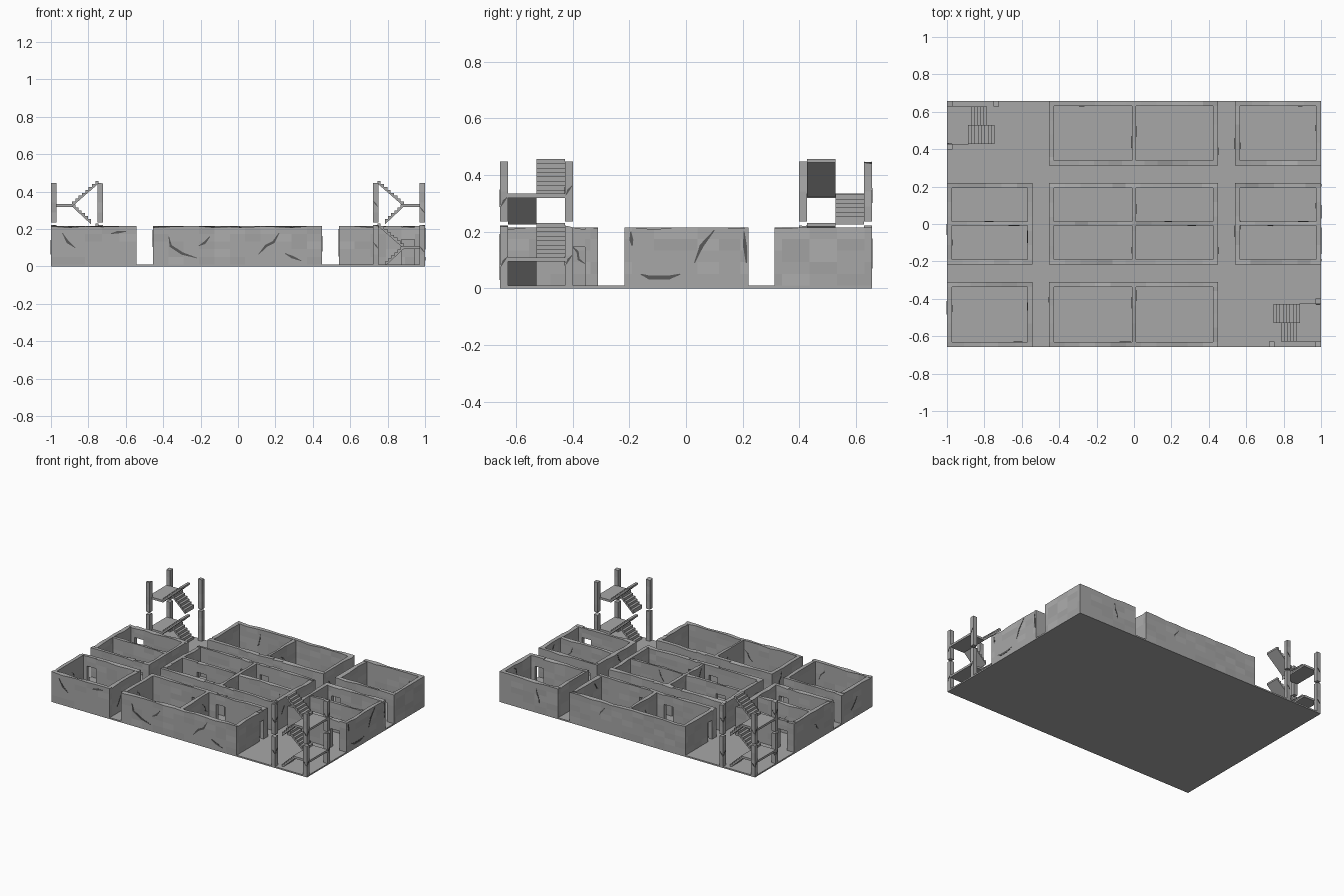
import bpy, bmesh, math, random
from mathutils import Vector

if "Cube" in bpy.data.objects:
    bpy.data.objects.remove(bpy.data.objects["Cube"])
random.seed(4)

def mat(name, v):
    m = bpy.data.materials.new(name)
    m.diffuse_color = (v, v, v, 1)
    m.use_nodes = True
    m.node_tree.nodes["Principled BSDF"].inputs["Base Color"].default_value = m.diffuse_color
    return m

MATS = [mat("concrete", 0.39), mat("light_concrete", 0.42),
        mat("worn_concrete", 0.365), mat("crack_dark", 0.10)]
H, FLOOR = 0.215, 0.01
DOOR_TOP = 0.145

def finish(bm, name, mats=MATS):
    bmesh.ops.recalc_face_normals(bm, faces=bm.faces)
    me = bpy.data.meshes.new(name)
    bm.to_mesh(me)
    bm.free()
    for m in mats:
        me.materials.append(m)
    ob = bpy.data.objects.new(name, me)
    bpy.context.collection.objects.link(ob)
    return ob

def grid_box(bm, lo, hi, cell=(9, 9, 9), patch=False):
    """Box with gridded sides; patch gives random tone per cell, ragged top."""
    n = [max(1, round((hi[i] - lo[i]) / cell[i])) for i in range(3)]
    cache = {}
    def vert(idx):
        if idx not in cache:
            co = [lo[i] + (hi[i] - lo[i]) * idx[i] / n[i] for i in range(3)]
            if patch and idx[2] == n[2] and hi[2] > 0.2:
                co[2] -= random.choice((0, 0, 0, 0.003, 0.007))
            cache[idx] = bm.verts.new(co)
        return cache[idx]
    for ax in range(3):
        u, v = (ax + 1) % 3, (ax + 2) % 3
        for side in (0, n[ax]):
            for i in range(n[u]):
                for j in range(n[v]):
                    q = []
                    for a, b in ((0, 0), (1, 0), (1, 1), (0, 1)):
                        idx = [0, 0, 0]
                        idx[ax], idx[u], idx[v] = side, i + a, j + b
                        q.append(vert(tuple(idx)))
                    f = bm.faces.new(q)
                    if patch and ax != 2:
                        f.material_index = random.choice((0, 0, 0, 1, 2))

def crack(bm, pts, ax, plane, width=0.011):
    """Tapered dark crack plate on the plane (axis ax) along (u, z) points."""
    u = 1 - ax
    n = len(pts) - 1
    up, dn = [], []
    for i, (a, z) in enumerate(pts):
        p, q = pts[max(0, i - 1)], pts[min(n, i + 1)]
        d = Vector((q[0] - p[0], q[1] - p[1])).normalized()
        w = width * (0.12 if i in (0, n) else 0.5)
        up.append((a - d.y * w, z + d.x * w))
        dn.append((a + d.y * w, z - d.x * w))
    layers = []
    for off in (-0.0015, 0.0015):
        row = []
        for a, z in up + dn[::-1]:
            co = [0, 0, z]
            co[ax], co[u] = plane + off, a
            row.append(bm.verts.new(co))
        layers.append(row)
    k = 2 * n + 2
    faces = []
    for row in layers:
        for i in range(n):
            faces.append([row[i], row[i + 1], row[k - 2 - i], row[k - 1 - i]])
    for i in range(k):
        j = (i + 1) % k
        faces.append([layers[0][i], layers[0][j], layers[1][j], layers[1][i]])
    for f in faces:
        bm.faces.new(f).material_index = 3

def random_crack(bm, a0, a1, ax, plane):
    a, z = random.uniform(a0 + 0.03, a1 - 0.07), random.uniform(0.12, 0.2)
    s = random.choice((-1, 1)) * 0.015
    pts = [(a, z)]
    for _ in range(3):
        a = min(a1 - 0.01, max(a0 + 0.01, a + s * random.uniform(0.2, 1.8)))
        z = max(0.03, z - random.uniform(0.01, 0.04))
        pts.append((a, z))
    crack(bm, pts, ax, plane, 0.008)

def wall(bm, x0, x1, y0, y1, doors=(), width=0.07, sides=(0, 1)):
    along = 0 if x1 - x0 > y1 - y0 else 1
    lo, hi = (x0, y0), (x1, y1)
    def piece(a, b, z):
        l, h = [x0, y0, z], [x1, y1, H]
        l[along], h[along] = a, b
        cell = [9, 9, 0.045]
        cell[along] = 0.085
        grid_box(bm, l, h, cell, True)
    cur = lo[along]
    for d in sorted(doors):
        piece(cur, d - width / 2, FLOOR)
        piece(d - width / 2, d + width / 2, DOOR_TOP)
        cur = d + width / 2
    piece(cur, hi[along], FLOOR)
    if not doors:
        for s in sides:
            random_crack(bm, lo[along], hi[along], 1 - along, (lo, hi)[s][1 - along])

def block(name, x0, x1, y0, y1, px=(), py=(), n=(), s=(), e=(), w=(), mid=()):
    """Room block: outer walls plus partitions, with door positions per wall."""
    bm = bmesh.new()
    t, h = 0.027, 0.011
    rim = lambda edge, inner: (inner,) if edge else (0, 1)
    wall(bm, x0, x1, y0, y0 + t, s, sides=rim(y0 < -0.6, 1))
    wall(bm, x0, x1, y1 - t, y1, n)
    wall(bm, x0, x0 + t, y0 + t, y1 - t, w, 0.045)
    wall(bm, x1 - t, x1, y0 + t, y1 - t, e, 0.045, sides=rim(x1 > 0.9, 0))
    for p in px:
        wall(bm, p - h, p + h, y0 + t, y1 - t)
    xs = [x0 + t - h, *px, x1 - t + h]
    for p in py:
        for a, b in zip(xs, xs[1:]):
            wall(bm, a + h, b - h, p - h, p + h, [d for d in mid if a < d < b])
    return finish(bm, name)

# floor slab
bm = bmesh.new()
grid_box(bm, (-1, -0.657, 0), (1, 0.657, FLOOR))
finish(bm, "floor_slab")

# room blocks
Y = ((-0.657, -0.31), (-0.217, 0.22), (0.312, 0.657))
A, B, C = (-1, -0.543), (-0.455, 0.45), (0.54, 1)
block("front_left_room", *A, *Y[0], n=(-0.91,))
block("front_center_rooms", *B, *Y[0], px=(0,), n=(-0.09, 0.10), e=(-0.38,))
block("left_rooms", *A, *Y[1], py=(0.003,), s=(-0.63,), n=(-0.91,))
block("center_rooms", *B, *Y[1], px=(0,), py=(0.003,), mid=(-0.28,),
      n=(-0.08, 0.07), s=(-0.08, 0.08), w=(-0.14,))
block("right_rooms", *C, *Y[1], py=(0.003,), s=(0.91,), n=(0.63,))
block("back_center_rooms", *B, *Y[2], px=(0,), s=(-0.10, 0.09), w=(0.38,))
block("back_right_room", *C, *Y[2], s=(0.91,))

# large cracks on the front and right faces
bm = bmesh.new()
for pts in (((-0.94, 0.18), (-0.91, 0.13), (-0.87, 0.10)),
            ((-0.68, 0.175), (-0.64, 0.184), (-0.60, 0.187)),
            ((-0.37, 0.16), (-0.36, 0.11), (-0.30, 0.07), (-0.22, 0.045)),
            ((-0.21, 0.11), (-0.18, 0.125), (-0.15, 0.16)),
            ((0.11, 0.065), (0.15, 0.11), (0.19, 0.13), (0.22, 0.18)),
            ((0.25, 0.07), (0.29, 0.05), (0.34, 0.03))):
    crack(bm, pts, 1, -0.657, 0.014)
for pts in (((-0.16, 0.05), (-0.13, 0.038), (-0.06, 0.038), (-0.02, 0.05)),
            ((0.03, 0.09), (0.055, 0.15), (0.10, 0.205)),
            ((-0.195, 0.2), (-0.193, 0.17), (-0.19, 0.15)),
            ((0.205, 0.2), (0.208, 0.15), (0.213, 0.09))):
    crack(bm, pts, 0, 1.0, 0.014)
finish(bm, "wall_cracks")

def flight(bm, x0, x1, z0, z1, steps, y0, y1):
    """Stair flight from low (x0,z0) to high (x1,z1): sawtooth prism."""
    dx, dz = (x1 - x0) / steps, (z1 - z0) / steps
    for i in range(steps):
        a, b, z = x0 + dx * i, x0 + dx * (i + 1), z0 + dz * i
        prof = [(a, z - 0.012), (b, z + dz - 0.012), (b, z + dz), (a, z + dz)]
        f, k = [[bm.verts.new((p, y, q)) for p, q in prof] for y in (y0, y1)]
        bm.faces.new(f)
        bm.faces.new(k)
        for m in range(4):
            n = (m + 1) % 4
            bm.faces.new((f[m], f[n], k[n], k[m]))

def stair_tower(name, angle):
    """Two-storey switchback stair with corner columns."""
    bm = bmesh.new()
    for s in range(2):
        o = 0.225 * s
        flight(bm, 0.785, 0.887, 0.012 + o, 0.107 + o, 6, -0.628, -0.528)
        flight(bm, 0.887, 0.745, 0.107 + o, 0.231 + o, 8, -0.528, -0.428)
        grid_box(bm, (0.885, -0.632, 0.094 + o), (1.0, -0.425, 0.109 + o))
        for x, y in ((0.722, -0.657), (0.97, -0.657), (0.97, -0.428)):
            grid_box(bm, (x, y, 0.01 + o), (x + 0.029, y + 0.029, 0.222 + o),
                     (9, 9, 0.05), True)
            a, z = y + 0.003, 0.06 + o + random.random() * 0.07
            crack(bm, ((a, z), (a + 0.01, z + 0.02), (a + 0.023, z + 0.035)),
                  0, x + 0.029, 0.008)
            a = x + 0.003
            crack(bm, ((a, z + 0.03), (a + 0.012, z + 0.015), (a + 0.023, z)),
                  1, y, 0.008)
    ob = finish(bm, name)
    ob.rotation_euler.z = angle

stair_tower("front_right_stairs", 0)
stair_tower("back_left_stairs", math.pi)
